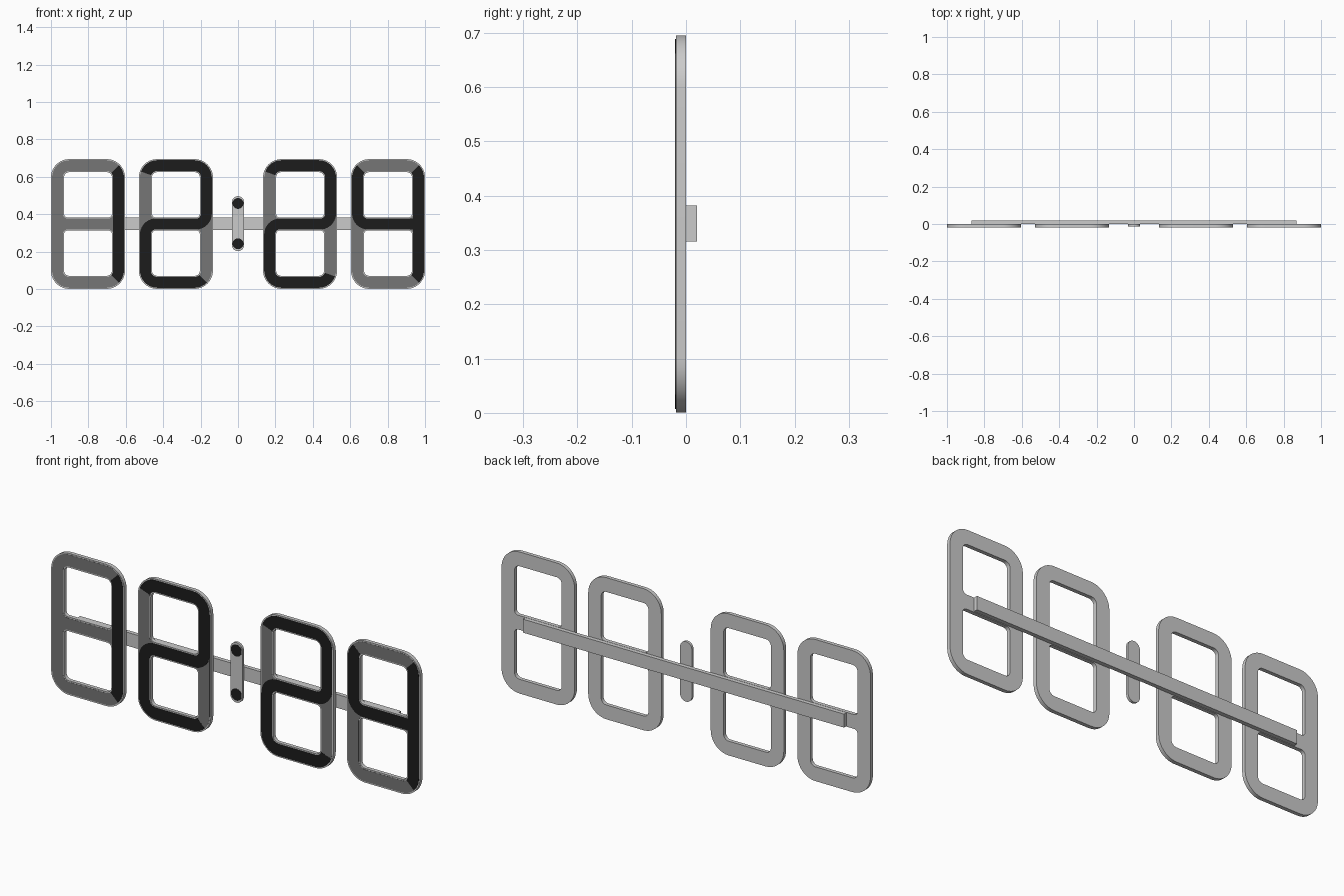
import bpy, bmesh, math

if "Cube" in bpy.data.objects:
    bpy.data.objects.remove(bpy.data.objects["Cube"])


def material(name, v):
    m = bpy.data.materials.new(name)
    m.diffuse_color = (v, v, v, 1)
    m.use_nodes = True
    m.node_tree.nodes["Principled BSDF"].inputs["Base Color"].default_value = m.diffuse_color
    return m


CASE = material("light grey casing", 0.6)
DIM = material("grey unlit segment", 0.18)
LIT = material("black lit segment", 0.012)

ZC = 0.348            # height of the digit centres
W, H = 0.198, 0.347   # half size of a digit
BAND = 0.07           # frame width
HALF = 0.029          # half width of a segment stroke
RIM = 0.006           # casing visible around the segments
CASE_F, DIM_F, LIT_F = -0.0187, -0.0194, -0.02   # front planes


def arc(cx, cz, r, a0, a1, n=10):
    if a0 == a1:
        n = 0
    angles = [math.radians(a0 + (a1 - a0) * i / max(n, 1)) for i in range(n + 1)]
    return [(cx + r * math.cos(a), cz + r * math.sin(a)) for a in angles]


def round_rect(x0, x1, z0, z1, r_bottom, r_top):
    b, t = r_bottom, r_top
    return (arc(x1 - t, z1 - t, t, 0, 90) + arc(x0 + t, z1 - t, t, 90, 180)
            + arc(x0 + b, z0 + b, b, 180, 270) + arc(x1 - b, z0 + b, b, 270, 360))


def stroke(arcs):
    """Outline of a constant-width stroke running through a chain of arcs."""
    left, right = [], []
    for cx, cz, r, a0, a1 in arcs:
        s = HALF if a1 >= a0 else -HALF
        left += arc(cx, cz, r - s, a0, a1)
        right += arc(cx, cz, r + s, a0, a1)
    return left + right[::-1]


def plate(name, loops, x, z, y0, y1, mat):
    """Extruded flat shape; inner loops become holes."""
    cu = bpy.data.curves.new(name, 'CURVE')
    cu.dimensions = '2D'
    cu.fill_mode = 'BOTH'
    cu.extrude = (y1 - y0) / 2
    for pts in loops:
        sp = cu.splines.new('POLY')
        sp.points.add(len(pts) - 1)
        for p, (px, pz) in zip(sp.points, pts):
            p.co = (px, pz, 0, 1)
        sp.use_cyclic_u = True
    ob = bpy.data.objects.new(name, cu)
    bpy.context.collection.objects.link(ob)
    ob.location = (x, (y0 + y1) / 2, z)
    ob.rotation_euler = (math.pi / 2, 0, 0)
    bpy.ops.object.select_all(action='DESELECT')
    ob.select_set(True)
    bpy.context.view_layer.objects.active = ob
    bpy.ops.object.convert(target='MESH')
    ob = bpy.context.object
    bm = bmesh.new()
    bm.from_mesh(ob.data)
    bmesh.ops.remove_doubles(bm, verts=bm.verts, dist=1e-5)
    bmesh.ops.recalc_face_normals(bm, faces=bm.faces)
    bm.to_mesh(ob.data)
    bm.free()
    ob.data.materials.clear()
    ob.data.materials.append(mat)
    bpy.ops.object.shade_smooth_by_angle(angle=math.radians(35))
    return ob


def eight(inset):
    """Figure-eight frame: outer outline and two window holes."""
    w, h, b, m = W - inset, H - inset, W - BAND + inset, 0.035 - inset
    top = H - BAND + inset
    r, rm = 0.027 + inset, 0.02 + inset
    return [round_rect(-w, w, -h, h, 0.098 - inset, 0.098 - inset),
            round_rect(-b, b, m, top, rm, r),
            round_rect(-b, b, -top, -m, r, rm)]


# Centre-line arcs of the segment strokes
R, RM = 0.063, 0.055
CX, CZ = W - BAND / 2 - R, H - BAND / 2 - R
MX = W - BAND / 2 - RM


def two(end):
    return [(-CX, CZ, R, 160, 90), (CX, CZ, R, 90, 0), (MX, RM, RM, 0, -90),
            (-MX, -RM, RM, 90, 180), (-CX, -CZ, R, 180, 270), (CX, -CZ, R, 270, end)]


right_side = [(CX, CZ, R, 45, 0), (CX, -CZ, R, 0, -45)]
hook = [(-CX, CZ, R, 135, 180), (-MX, RM, RM, 180, 270), (W - BAND / 2 - HALF, RM, RM, 270, 270)]

digits = [("first", -0.802, [right_side]), ("second", -0.332, [two(315)]),
          ("third", 0.332, [two(340)]), ("fourth", 0.802, [right_side, hook])]

# Digits: casing, unlit figure eight, lit strokes
for name, x, strokes in digits:
    plate(name + "_digit_casing", eight(0), x, ZC, CASE_F, 0, CASE)
    plate(name + "_digit_unlit_segments", eight(RIM), x, ZC, DIM_F, CASE_F, DIM)
    for i, arcs in enumerate(strokes):
        plate(f"{name}_digit_lit_stroke_{i + 1}", [stroke(arcs)], x, ZC, LIT_F, DIM_F, LIT)

# Colon capsule with two dots
plate("colon_casing", [round_rect(-0.032, 0.032, -0.147, 0.147, 0.0318, 0.0318)],
      0, 0.35, -0.0125, 0, CASE)
for name, z in (("lower", 0.242), ("upper", 0.458)):
    plate(name + "_colon_dot", [arc(0, 0, 0.029, 0, 345, 23)], 0, z, -0.0135, -0.0125, LIT)

# Rear mounting bar joining the digits
plate("mounting_bar", [[(-0.87, -0.033), (0.87, -0.033), (0.87, 0.033), (-0.87, 0.033)]],
      0, ZC + 0.001, 0, 0.02, CASE)
